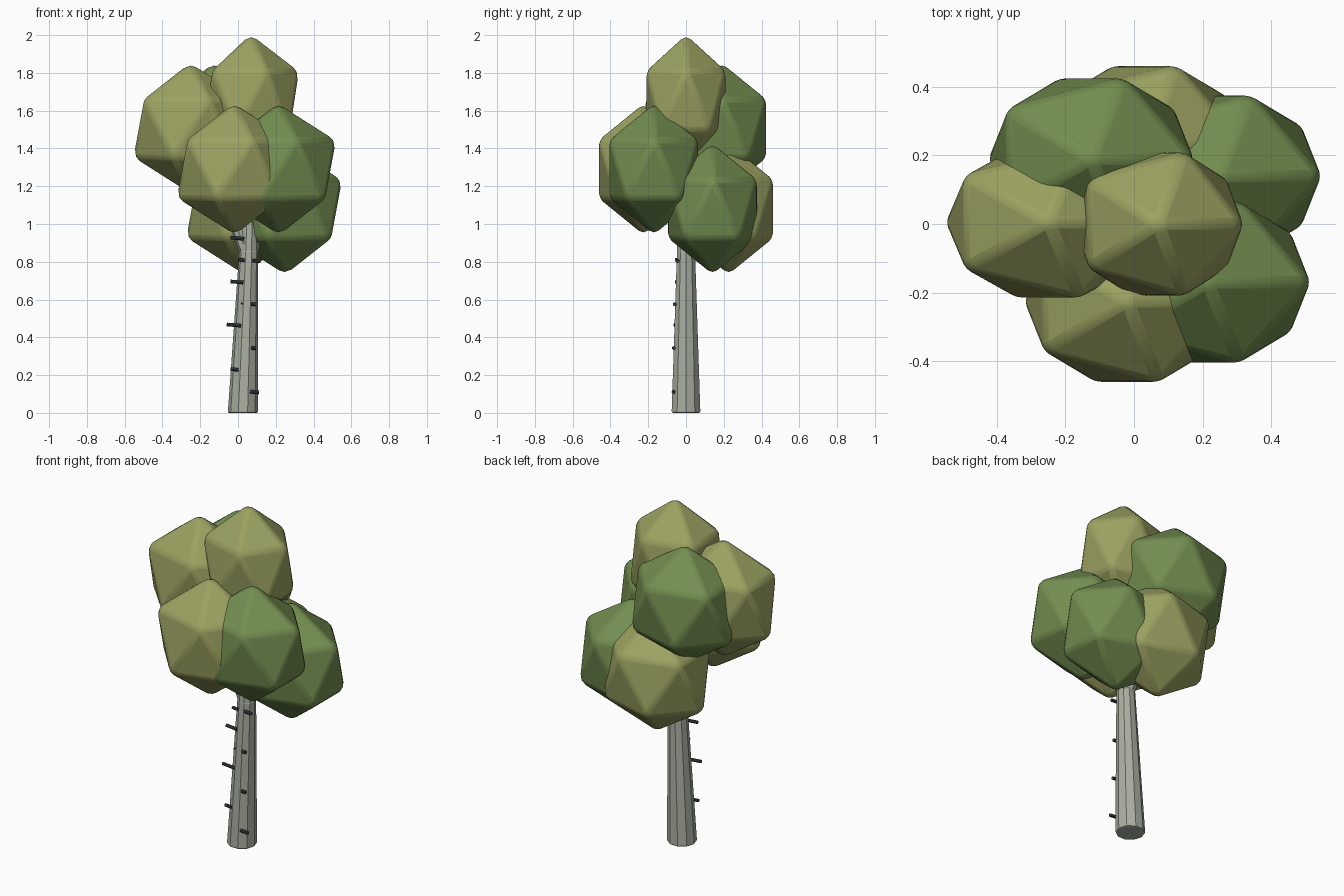
import bpy, math
from mathutils import Vector

if "Cube" in bpy.data.objects:
    bpy.data.objects.remove(bpy.data.objects["Cube"])


def material(name, rgb):
    m = bpy.data.materials.new(name)
    m.diffuse_color = (*rgb, 1)
    m.use_nodes = True
    m.node_tree.nodes["Principled BSDF"].inputs["Base Color"].default_value = m.diffuse_color
    return m


OLIVE = material("olive_leaf", (0.33, 0.36, 0.12))
GREEN = material("green_leaf", (0.17, 0.27, 0.08))
BARK = material("pale_bark", (0.40, 0.43, 0.36))
DARK = material("dark_bark", (0.05, 0.055, 0.06))


def finish(ob, name, mat, bevel=0.0, segments=2, angle=30):
    ob.name = name
    ob.data.materials.append(mat)
    if bevel:
        b = ob.modifiers.new("bevel", "BEVEL")
        b.width, b.segments = bevel, segments
        b.limit_method, b.angle_limit = "ANGLE", math.radians(angle)
    return ob


def leaf_clump(name, centre, radii, mat):
    bpy.ops.mesh.primitive_ico_sphere_add(subdivisions=1, radius=1)
    ob = bpy.context.object
    for v in ob.data.vertices:
        v.co = Vector(a * b for a, b in zip(v.co, radii))
    ob.location = centre
    finish(ob, name, mat, 0.02, 2)
    bpy.ops.object.shade_smooth_by_angle(angle=math.radians(25))


def limb(name, a, b, r1, r2, mat, sides=10, bevel=0.0):
    # tapered limb whose end rings stay horizontal
    a, b = Vector(a), Vector(b)
    verts, n = [], sides
    for c, r in ((a, r1), (b, r2)):
        for i in range(n):
            t = 2 * math.pi * i / n
            verts.append(c + Vector((r * math.cos(t), r * math.sin(t), 0)))
    faces = [(i, (i + 1) % n, n + (i + 1) % n, n + i) for i in range(n)]
    faces += [tuple(reversed(range(n))), tuple(range(n, 2 * n))]
    me = bpy.data.meshes.new(name)
    me.from_pydata(verts, [], faces)
    ob = bpy.data.objects.new(name, me)
    bpy.context.collection.objects.link(ob)
    return finish(ob, name, mat, bevel, 2, 50)


# foliage: centre, radii, colour
R = (0.34, 0.28, 0.35)
leaf_clump("leaf_top", (0.07, 0, 1.655), (0.283, 0.25, 0.352), OLIVE)
leaf_clump("leaf_left", (-0.25, 0.005, 1.505), (0.34, 0.262, 0.35), OLIVE)
leaf_clump("leaf_back_high", (-0.125, 0.19, 1.505), R, GREEN)
leaf_clump("leaf_front", (-0.02, -0.226, 1.29), R, OLIVE)
leaf_clump("leaf_front_right", (0.215, -0.17, 1.29), R, GREEN)
leaf_clump("leaf_back_right", (0.247, 0.14, 1.08), R, GREEN)
leaf_clump("leaf_back_low", (0.03, 0.226, 1.08), R, OLIVE)

# trunk and the branches that fork inside the foliage
limb("trunk", (0.026, 0, 0), (0.057, 0, 0.86), 0.08, 0.05, BARK, bevel=0.008)
limb("leader", (0.057, 0, 0.855), (0.07, 0, 1.6), 0.05, 0.02, BARK)
for name, end in (("branch_right", (0.2, 0.1, 1.2)),
                  ("branch_left", (-0.18, 0.0, 1.4)),
                  ("branch_back", (0.0, 0.2, 1.25))):
    limb(name, (0.057, 0, 0.83), end, 0.042, 0.02, BARK, 8)

# bark marks: x start, x end, y, z
marks = [(0.065, 0.112, -0.066, 0.11), (0.07, 0.095, -0.065, 0.343),
         (0.068, 0.093, -0.06, 0.575), (0.075, 0.12, -0.045, 0.805),
         (-0.04, 0.003, -0.06, 0.23), (-0.06, 0.017, -0.056, 0.465),
         (-0.04, 0.028, -0.05, 0.693), (0.0, 0.035, -0.05, 0.81),
         (-0.04, 0.033, -0.045, 0.925), (0.017, 0.024, -0.06, 0.58)]
for i, (x0, x1, y, z) in enumerate(marks):
    bpy.ops.mesh.primitive_cylinder_add(
        vertices=8, radius=0.0095 if x1 - x0 > 0.01 else 0.005, depth=x1 - x0,
        location=((x0 + x1) / 2, y, z),
        rotation=(0, math.radians(95), 0))
    finish(bpy.context.object, f"bark_mark_{i + 1}", DARK)
